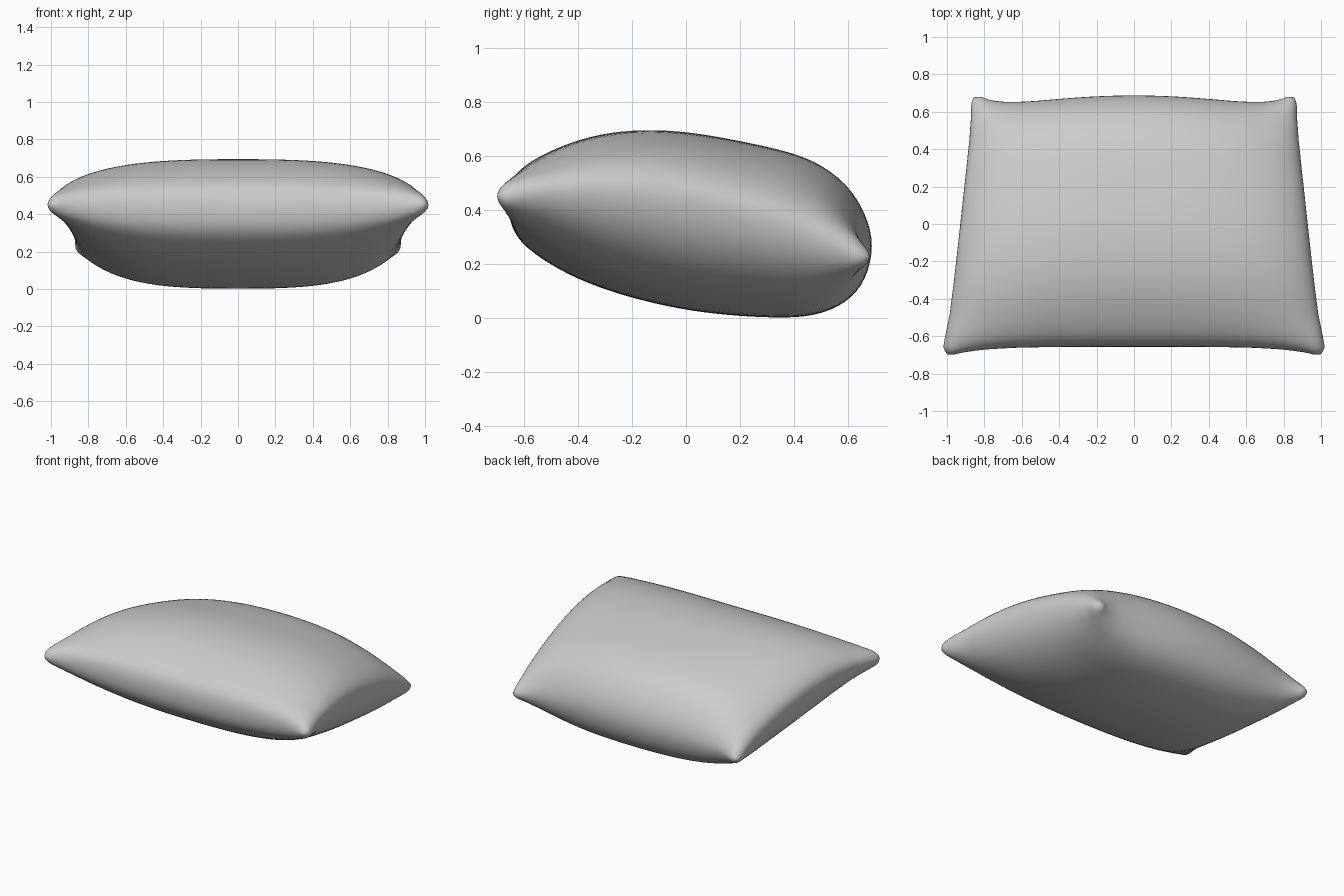
import bpy, bmesh, math
from mathutils import Vector

if "Cube" in bpy.data.objects:
    bpy.data.objects.remove(bpy.data.objects["Cube"])

# Centre-line section of the cushion: (y, top z, bottom z), front to back
SECTION = [(-.66, .42, .42), (-.65, .505, .335), (-.60, .57, .26), (-.46, .64, .17),
           (-.32, .683, .11), (-.16, .70, .062), (.02, .69, .024), (.2, .656, .006),
           (.35, .625, 0), (.48, .585, .005), (.6, .50, .055), (.67, .385, .14),
           (.70, .27, .27)]
COLS = 14


def corner(u, v):
    return min(1, abs(u * v)) ** 7


def seam_sheet(u, v):
    """Sheet stretched between the four seams, with softened corners."""
    half_width = .938 - .075 * v + (.02 * v ** 4 if v < 0 else .012 * v ** 8)
    front = -.66 - .03 * u ** 4
    back = .70 - .10 * u ** 2 + .08 * u ** 6
    t = (v + 1) / 2
    z = (.42 + .03 * u * u) * (1 - t) + (.27 - .05 * u * u) * t
    z += .12 * (1 - v * v)
    soft = 1 - .055 * corner(u, v)
    return Vector((u * half_width * soft, (front + (back - front) * t) * soft, z))


def surface(u, row, top):
    y, zt, zb = SECTION[row]
    v = (y - .02) / .68
    puff = math.sqrt(max(0, 1 - abs(u) ** 3))
    offset = Vector((0, y, zt if top else zb)) - seam_sheet(0, v)
    return seam_sheet(u, v) + offset * puff, corner(u, v)


# Cushion: upper and lower panels welded along the seam
bm = bmesh.new()
weight = bm.verts.layers.deform.verify()
us = [math.sin(math.pi / 2 * (2 * i / COLS - 1)) for i in range(COLS + 1)]
for top in (True, False):
    grid = []
    for r in range(len(SECTION)):
        line = []
        for u in us:
            co, w = surface(u, r, top)
            vert = bm.verts.new(co)
            vert[weight][0] = w
            line.append(vert)
        grid.append(line)
    for r in range(len(SECTION) - 1):
        for c in range(COLS):
            q = [grid[r][c], grid[r][c + 1], grid[r + 1][c + 1], grid[r + 1][c]]
            bm.faces.new(q if top else q[::-1])
bmesh.ops.remove_doubles(bm, verts=bm.verts, dist=.0005)
bmesh.ops.recalc_face_normals(bm, faces=bm.faces)
for f in bm.faces:
    f.smooth = True
mesh = bpy.data.meshes.new("cushion")
bm.to_mesh(mesh)
bm.free()
cushion = bpy.data.objects.new("cushion", mesh)
bpy.context.collection.objects.link(cushion)
cushion.vertex_groups.new(name="corners")

# Soft rounding of the seams, then plump blunt corners
sub = cushion.modifiers.new("soft", 'SUBSURF')
sub.levels = sub.render_levels = 2
plump = cushion.modifiers.new("plump", 'DISPLACE')
plump.vertex_group = "corners"
plump.mid_level = 0
plump.strength = .055
ease = cushion.modifiers.new("ease", 'SMOOTH')
ease.factor = .5
ease.iterations = 4
